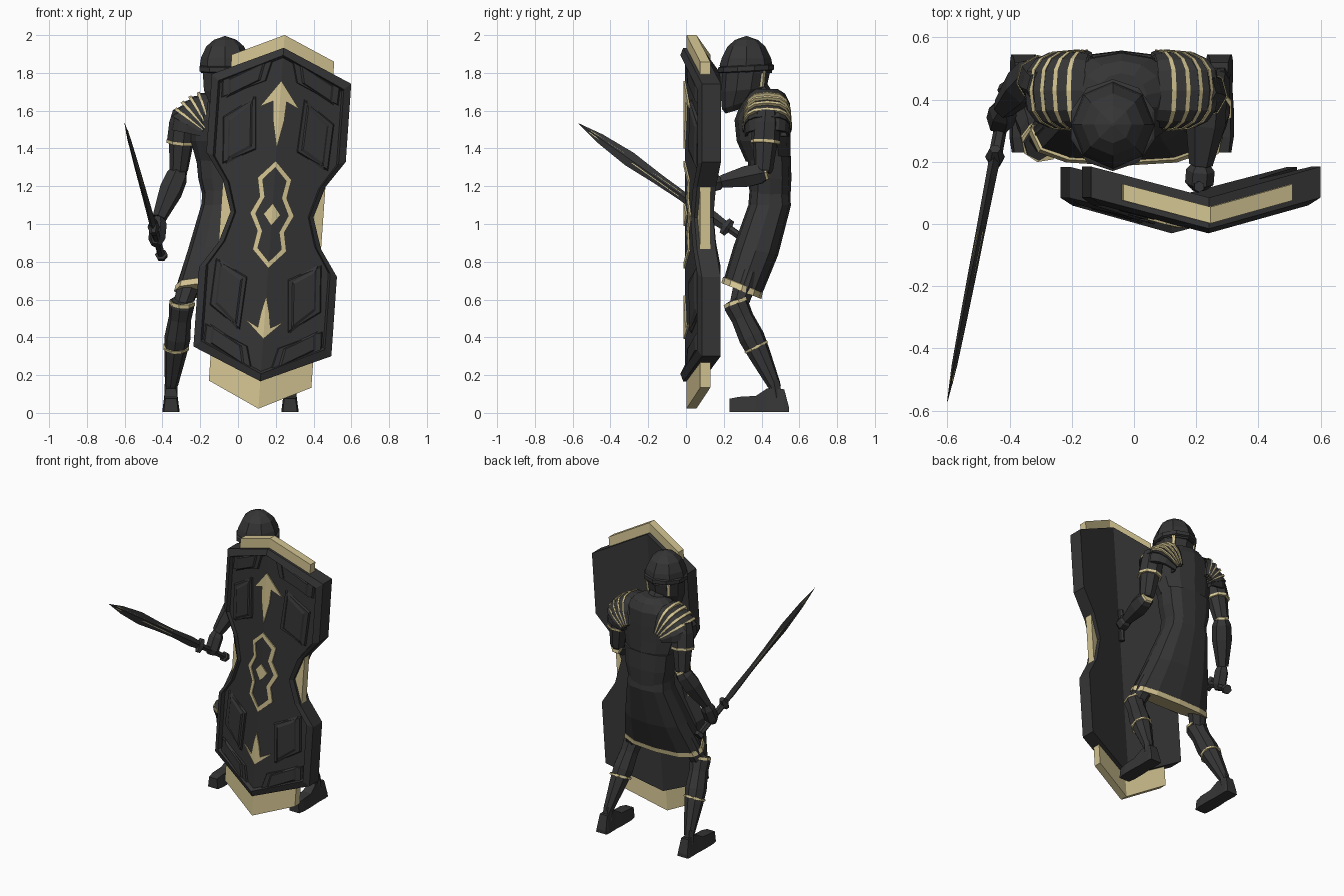
import bpy, bmesh, math
from mathutils import Vector

if "Cube" in bpy.data.objects:
    bpy.data.objects.remove(bpy.data.objects["Cube"])

def material(name, rgb):
    m = bpy.data.materials.new(name)
    m.diffuse_color = (*rgb, 1)
    m.use_nodes = True
    m.node_tree.nodes["Principled BSDF"].inputs["Base Color"].default_value = m.diffuse_color
    return m

DARK = material("dark_steel", (0.036, 0.036, 0.037))
GOLD = material("pale_gold", (0.66, 0.56, 0.29))
MID = -0.04  # body mirror axis

def make(name, verts, faces, mat):
    me = bpy.data.meshes.new(name)
    me.from_pydata([tuple(v) for v in verts], [], faces)
    bm = bmesh.new()
    bm.from_mesh(me)
    bmesh.ops.remove_doubles(bm, verts=bm.verts, dist=0.0002)
    bmesh.ops.recalc_face_normals(bm, faces=bm.faces)
    bm.to_mesh(me)
    bm.free()
    me.materials.append(mat)
    ob = bpy.data.objects.new(name, me)
    bpy.context.collection.objects.link(ob)
    return ob

def loft(name, rings, mat, caps=True):
    n = len(rings[0])
    verts = [v for r in rings for v in r]
    faces = [(i * n + j, i * n + (j + 1) % n, (i + 1) * n + (j + 1) % n, (i + 1) * n + j)
             for i in range(len(rings) - 1) for j in range(n)]
    if caps:
        faces += [tuple(range(n)), tuple(range(len(verts) - n, len(verts)))]
    return make(name, verts, faces, mat)

def spow(v, p):
    return math.copysign(abs(v) ** p, v) if abs(v) > 1e-6 else 0.0

def ring(x, y, z, rx, ry, n=10, tilt=0.0, p=1.0):
    # horizontal ring with a vertex facing front; tilt raises z along +y, p < 1 is boxier
    pts = []
    for i in range(n):
        s, c = spow(math.sin(2 * math.pi * i / n), p), spow(math.cos(2 * math.pi * i / n), p)
        pts.append((x + rx * s, y - ry * c, z - tilt * ry * c))
    return pts

def limb(name, a, b, prof, mat=DARK, n=6):
    # prof: (fraction along the limb, radius)
    a, b = Vector(a), Vector(b)
    q = (b - a).to_track_quat('Z', 'X')
    angles = [2 * math.pi * (i + 0.5) / n for i in range(n)]
    return loft(name, [[a.lerp(b, t) + q @ Vector((r * math.cos(k), r * math.sin(k), 0))
                        for k in angles] for t, r in prof], mat)

# ---------------- shield: leaning, folded along its centre line ----------------
def sp(s, t, y):
    return (0.18 + s * 0.9975 + t * 0.07, y + 0.27 * abs(s), 1.05 + t * 0.9975 - s * 0.07)

def plate(name, polys, y0, y1, mat, shrink=1.0):
    # mirrored prisms from half outlines, front face optionally bevelled in
    verts, faces = [], []
    for poly in polys:
        n = len(poly)
        cs, ct = sum(p[0] for p in poly) / n, sum(p[1] for p in poly) / n
        for sd in (1, -1):
            o = len(verts)
            verts += [sp(sd * (cs + (s - cs) * shrink), ct + (t - ct) * shrink, y0) for s, t in poly]
            verts += [sp(sd * s, t, y1) for s, t in poly]
            faces += [tuple(range(o, o + n)), tuple(range(o + n, o + 2 * n))]
            for i in range(n):
                j = (i + 1) % n
                if abs(poly[i][0]) + abs(poly[j][0]) > 1e-6:
                    faces.append((o + i, o + j, o + n + j, o + n + i))
    return make(name, verts, faces, mat)

half = [(0, .885), (.37, .72), (.37, .305), (.272, .165), (.22, 0),
        (.272, -.165), (.366, -.305), (.366, -.726), (0, -.885)]
plate("shield_body", [half], -0.004, 0.085, DARK)
full = half + [(-s, t) for s, t in half[-2:0:-1]]
loft("shield_rim", [[sp(s * ks, t * kt, y) for s, t in full] for ks, kt, y in
                    ((1, 1, .02), (1, 1, -.015), (.9, .955, -.03), (.87, .94, -.003))], DARK, caps=False)
plate("shield_gold_backing", [[(0, .953), (.272, .83), (.272, -.9), (0, -1.03)]], 0.002, 0.055, GOLD)

# raised panels, repeated above and below the waist
panels = [[(.05, .82), (.315, .70), (.31, .60), (.08, .705)],
          [(.127, .62), (.295, .50), (.28, .25), (.107, .338)]]
panels += [[(s, -t) for s, t in p] for p in panels]
plate("shield_panel_frames", panels, -0.017, -0.003, DARK, 0.94)
plate("shield_panel_centres", [[(.19 + (s - .19) * .8, t) for s, t in p] for p in panels],
      -0.025, -0.01, DARK, 0.76)

# gold emblems
plate("shield_upper_arrow", [[(0, .71), (.105, .565), (.036, .6), (.03, .5), (0, .35)]], -0.012, -0.003, GOLD)
plate("shield_lower_arrow", [[(0, -.66), (.105, -.56), (.034, -.6), (.022, -.52), (0, -.43)]],
      -0.012, -0.003, GOLD)
out = [(0, .285), (.09, .19), (.072, .09), (.117, 0), (.072, -.09), (.09, -.19), (0, -.285)]
inn = [(0, .25), (.064, .18), (.046, .09), (.088, 0), (.046, -.09), (.064, -.18), (0, -.25)]
plate("shield_centre_ring", [[out[i], out[i + 1], inn[i + 1], inn[i]] for i in range(6)], -0.012, -0.003, GOLD)
plate("shield_centre_diamond", [[(0, .06), (.045, 0), (0, -.06)]], -0.012, -0.003, GOLD)

# ---------------- head ----------------
HX = -0.068
loft("helmet_dome", [ring(HX, y, z, r, q, 8) for y, z, r, q in
     ((.32, 1.80, .128, .135), (.318, 1.84, .134, .14), (.32, 1.88, .128, .13),
      (.32, 1.94, .1, .1), (.32, 1.975, .06, .06), (.32, 1.994, .005, .005))], DARK)
loft("helmet_brim", [ring(HX, .318, z, r, r * 1.04, 10, .05) for z, r in
     ((1.805, .132), (1.81, .142), (1.835, .142), (1.84, .132))], DARK)
loft("face_guard", [ring(HX, y, z, r, q, 10, k) for y, z, r, q, k in
     ((.26, 1.6, .045, .05, .3), (.275, 1.635, .08, .085, .3), (.305, 1.71, .118, .122, .1),
      (.318, 1.81, .125, .128, 0))], DARK)
limb("nose_guard", (HX, .188, 1.82), (HX, .2, 1.64), [(0, .018), (.5, .014), (1, .006)], n=4)
limb("neck", (HX, .35, 1.74), (MID, .42, 1.6), [(0, .07), (1, .085)], n=8)
for sd in (-1, 1):
    limb("helmet_gold_trim", (HX + sd * .084, .41, 1.815), (HX + sd * .078, .402, 1.725),
         [(0, .013), (1, .013)], GOLD, 4)

# ---------------- torso and skirt ----------------
loft("cuirass", [ring(MID, y, z, r, q, 12) for y, z, r, q in
     ((.435, 1.33, .18, .118), (.41, 1.44, .21, .142), (.405, 1.55, .215, .148),
      (.42, 1.64, .19, .13), (.425, 1.69, .13, .1), (.415, 1.715, .08, .07))], DARK)
loft("waist_plate", [ring(MID, y, z, r, q, 12, 0, .8) for y, z, r, q in
     ((.445, 1.12, .14, .107), (.445, 1.24, .17, .113), (.44, 1.36, .182, .115))], DARK)
loft("skirt", [ring(MID, y, z, r, q, 12, k, .75) for y, z, r, q, k in
     ((.44, 1.25, .14, .098, 0), (.443, 1.1, .155, .113, 0), (.37, .86, .226, .118, -.2),
      (.295, .65, .293, .1, -.4), (.31, .72, .2, .07, -.4))], DARK)
loft("skirt_gold_hem", [ring(MID, y, z, r, q, 12, -.4, .75) for y, z, r, q in
     ((.302, .68, .284, .1), (.301, .677, .29, .105), (.293, .645, .299, .106),
      (.293, .645, .28, .094))], GOLD)

# ---------------- shoulder plates: fanned arches around the armpit ----------------
def arch(sd, deg, r):
    a = math.radians(deg)
    pts = []
    for i in range(9):
        p = math.pi * i / 8
        d = r * (.3 + .7 * spow(math.sin(p), .7))
        pts.append((MID + sd * (.085 + d * math.cos(a)), .43 - .5 * r * spow(math.cos(p), .7),
                    1.45 + d * math.sin(a)))
    return pts

def arch_band(name, sd, a0, a1, r0, r1, mat):
    loft(name, [arch(sd, a0, r0), arch(sd, a1, r1), arch(sd, a1, r1 - .025), arch(sd, a0, r0 - .025)],
         mat, caps=False)

for sd in (-1, 1):
    for k in range(5):
        a = 82 - 11 * k
        arch_band("shoulder_lame", sd, a, a - 10, .244, .256, DARK)
        if k < 4:
            arch_band("shoulder_gold_edge", sd, a - 9, a - 13, .262, .262, GOLD)
    arch_band("shoulder_cap", sd, 30, 12, .25, .235, DARK)

# ---------------- legs ----------------
for sd in (-1, 1):
    X = lambda d: MID + sd * d
    ankle = Vector((X(.315), .475, .13))
    limb("thigh", (X(.2), .33, .74), (X(.258), .275, .56), [(0, .06), (.4, .062), (1, .05)], n=8)
    limb("knee_gold_edge", (X(.255), .262, .592), (X(.256), .268, .575), [(0, .068), (1, .07)], GOLD, 8)
    top = Vector((X(.255), .255, .595))
    limb("shin_guard", top, ankle,
         [(0, .058), (.06, .067), (.2, .06), (.42, .069), (.6, .06), (.95, .036), (1, .03)], n=8)
    # tilted band below the calf
    c = top.lerp(ankle, .53)
    limb("shin_gold_band", c + Vector((0, -.003, .006)), c + Vector((0, .003, -.006)),
         [(0, .0725), (1, .0715)], GOLD, 8)
    limb("ankle", (X(.315), .465, .17), (X(.315), .48, .08), [(0, .032), (1, .036)])
    # foot sections from toe to heel: y, bottom half width, top half width, height
    loft("foot", [[(X(.315 - w), y, .006), (X(.315 + w), y, .006), (X(.315 + u), y, h), (X(.315 - u), y, h)]
                  for y, w, u, h in ((.23, .038, .03, .075), (.28, .046, .036, .085), (.37, .046, .034, .09),
                                     (.43, .042, .026, .13), (.52, .044, .028, .125), (.545, .04, .036, .03))],
         DARK)

# ---------------- arms ----------------
def arm(shoulder, elbow, wrist, hand):
    s, e, w = Vector(shoulder), Vector(elbow), Vector(wrist)
    limb("upper_arm", s, e, [(0, .06), (.3, .068), (.55, .064), (.95, .05), (1, .04)], n=8)
    limb("sleeve_plate", s, s.lerp(e, .5), [(0, .06), (.4, .074), (1, .077)], n=8)
    limb("sleeve_gold_edge", s.lerp(e, .48), s.lerp(e, .53), [(0, .08), (1, .079)], GOLD, 8)
    limb("forearm_guard", e, w, [(-.08, .04), (.08, .06), (.4, .064), (1, .038)], n=6)
    limb("elbow_gold_edge", e.lerp(w, -.1), e.lerp(w, -.05), [(0, .042), (1, .047)], GOLD, 6)
    limb("hand", w, hand, [(-.1, .026), (.3, .046), (1, .046), (1.3, .026)], n=6)

arm((-.285, .44, 1.6), (-.315, .49, 1.27), (-.418, .375, 1.03), (-.43, .33, .92))
arm((.205, .43, 1.6), (.24, .41, 1.27), (.215, .19, 1.225), (.21, .13, 1.21))
limb("shield_grip", (.2, .12, 1.1), (.21, .12, 1.32), [(0, .018), (1, .018)], n=6)

# ---------------- sword ----------------
guard, tip = Vector((-.45, .2, .995)), Vector((-.6, -.57, 1.533))
d = (tip - guard).normalized()
side = d.cross(Vector((1, 0, 0))).normalized()
flat = d.cross(side)
loft("sword_blade", [[guard.lerp(tip, t) + side * w * c + flat * h * f for c, f in
     ((1, 0), (0, 1), (-1, 0), (0, -1))] for t, w, h in
     ((0, .026, .018), (.08, .032, .017), (.28, .026, .015), (.45, .03, .014),
      (.65, .04, .012), (.85, .026, .009), (1, .001, .001))], DARK)
for e in (-1, 1):
    for f in (-1, 1):
        limb("sword_gold_line", guard.lerp(tip, .3) + side * e * .012 + flat * f * .0085,
             guard.lerp(tip, .92) + side * e * .006 + flat * f * .0035, [(0, .002), (.5, .004), (1, .0025)], GOLD, 4)
limb("sword_grip", guard, guard - d * .3, [(0, .022), (.9, .02), (.92, .034), (1, .03)], n=6)
limb("sword_guard", guard - side * .045 - d * .02, guard + side * .045 - d * .02,
     [(0, .018), (.5, .032), (1, .018)], n=6)
